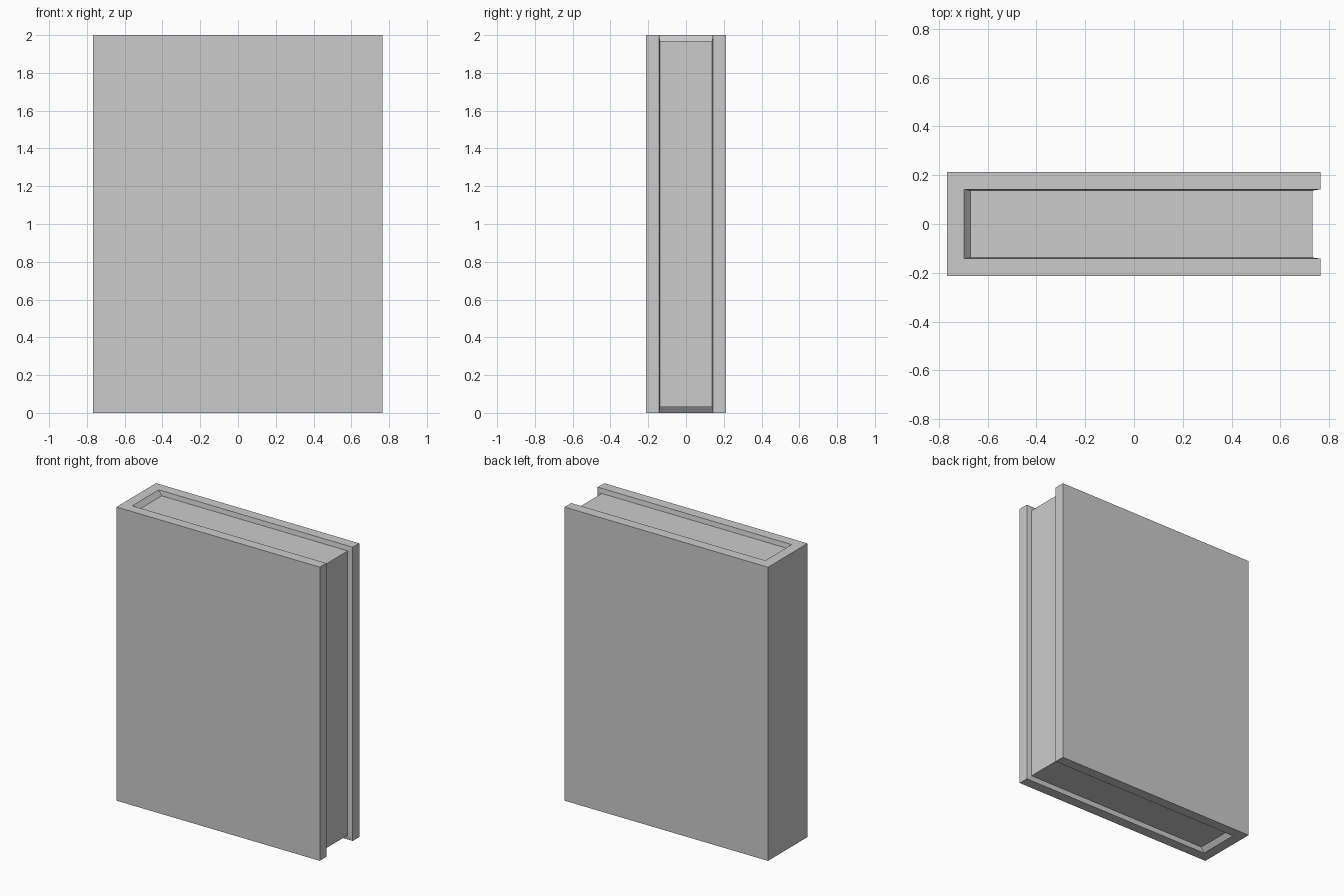
import bpy, bmesh

if "Cube" in bpy.data.objects:
    bpy.data.objects.remove(bpy.data.objects["Cube"])

# Corner order in x/z: spine bottom, fore-edge bottom, fore-edge top, spine top
OUTER = (0.2125, [(-0.767, 0), (0.765, 0), (0.765, 2), (-0.767, 2)])              # cover boards
RIM = (0.142, [(-0.697, 0), (0.765, 0), (0.765, 2), (-0.697, 2)])                 # inner edge of the cover
PAGES = (0.137, [(-0.671, 0.032), (0.731, 0.032), (0.731, 1.968), (-0.671, 1.968)])  # recessed paper

bm = bmesh.new()


def both_sides(loop):
    """Front and back copies of a loop, mirrored across y."""
    y, pts = loop
    return [[bm.verts.new((x, s * y, z)) for x, z in pts] for s in (-1, 1)]


outer, rim, pages = map(both_sides, (OUTER, RIM, PAGES))


def strip(a, b, i, j):
    bm.faces.new((a[i], a[j], b[j], b[i]))


# Front and back boards, their rims, and the shallow walls down to the paper
for o, r, p in zip(outer, rim, pages):
    bm.faces.new(o)
    for i in range(3):
        strip(o, r, i, i + 1)
        strip(r, p, i, i + 1)

# Spine outside
strip(outer[0], outer[1], 3, 0)

# Spine ends and the sloped spine walls of the recess
for i in (0, 3):
    for a, b in ((outer, rim), (rim, pages)):
        bm.faces.new((a[0][i], a[1][i], b[1][i], b[0][i]))

# Paper edges: bottom, fore-edge, top
for i in range(3):
    strip(pages[0], pages[1], i, i + 1)

bmesh.ops.recalc_face_normals(bm, faces=bm.faces[:])
mesh = bpy.data.meshes.new("book")
bm.to_mesh(mesh)
bm.free()
bpy.context.collection.objects.link(bpy.data.objects.new("book", mesh))
